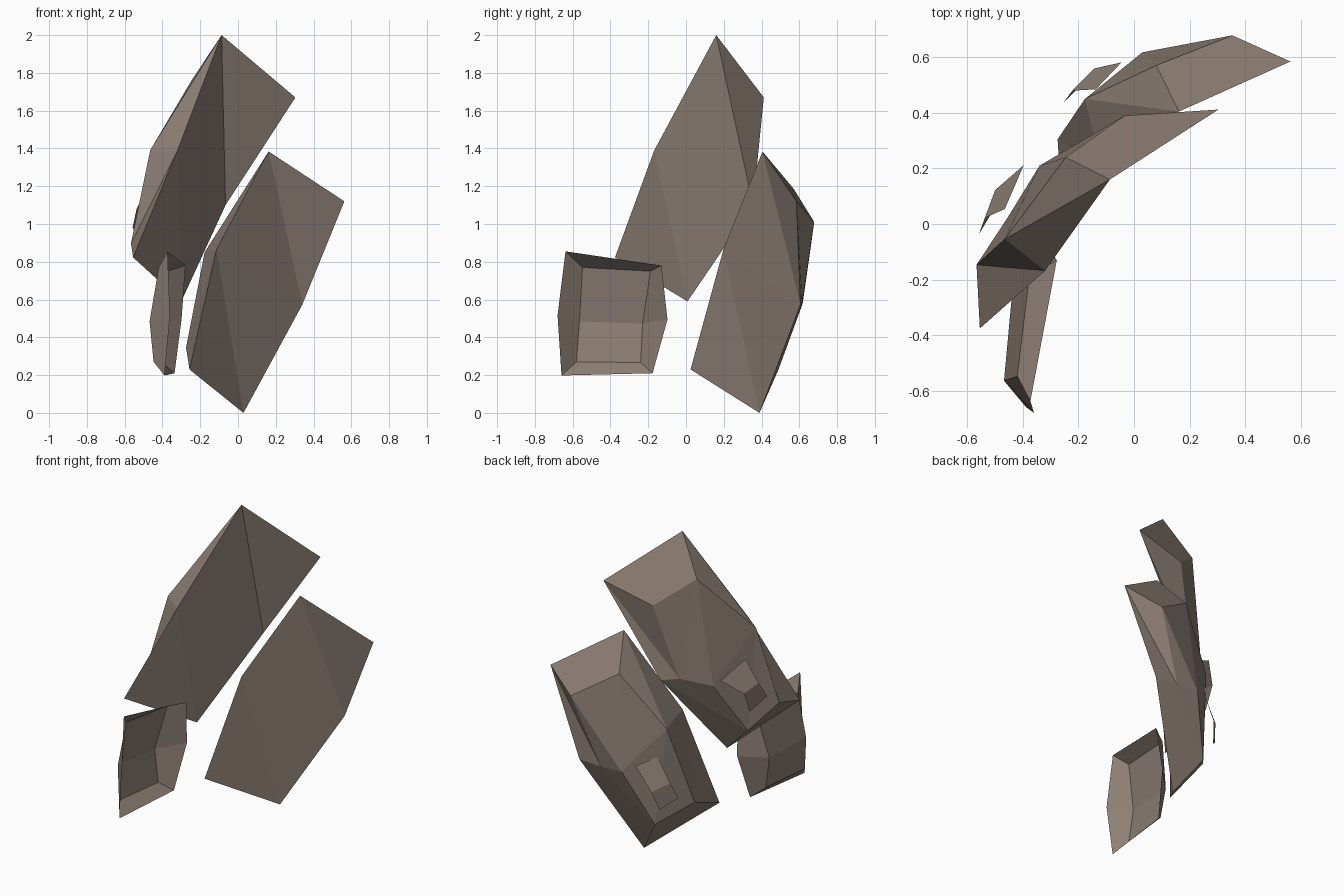
import bpy, bmesh

mat = bpy.data.materials.new("taupe")
mat.diffuse_color = (0.265, 0.21, 0.175, 1)


def build(name, verts, faces, recalc=True):
    """Make a flat-shaded part from a few corner points."""
    bm = bmesh.new()
    vs = [bm.verts.new(v) for v in verts]
    for f in faces:
        bm.faces.new([vs[i] for i in f])
    if recalc:
        bmesh.ops.recalc_face_normals(bm, faces=bm.faces[:])
    me = bpy.data.meshes.new(name)
    bm.to_mesh(me)
    bm.free()
    me.materials.append(mat)
    ob = bpy.data.objects.new(name, me)
    bpy.context.collection.objects.link(ob)
    return ob


# Armour plate layout: 0-5 inner face (top, middle, bottom pairs),
# 6-7 outer top, 8-10 outer middle, 11-12 outer bottom
plate_faces = [
    (0, 3, 1), (0, 2, 3), (2, 5, 3), (2, 4, 5),            # inner face
    (0, 1, 7, 6),                                          # top bevel
    (0, 6, 8), (0, 8, 2), (2, 8, 11), (2, 11, 4),          # left bevel
    (1, 3, 10), (1, 10, 7), (3, 5, 12), (3, 12, 10),       # right bevel
    (4, 11, 12, 5),                                        # bottom bevel
    (6, 9, 8),                                             # outer upper
    (8, 9, 12), (8, 12, 11), (9, 10, 12),                  # outer lower
]
upper = [(-.087, .16, 2), (.304, .412, 1.67),
         (-.32, -.168, 1.39), (-.066, .355, 1.10),
         (-.555, -.376, .823), (-.30, .008, .59),
         (-.246, .24, 1.76), (-.034, .39, 1.588),
         (-.465, -.054, 1.39), (-.34, .21, 1.08), (-.17, .31, 1.12),
         (-.567, -.147, .897), (-.457, .02, .75)]
lower = [(.162, .405, 1.384), (.563, .585, 1.12),
         (-.114, .198, .865), (.341, .606, .574),
         (-.257, .024, .23), (.029, .389, 0),
         (.08, .571, 1.185), (.354, .679, 1.01),
         (-.177, .45, .85), (.03, .618, .58), (.182, .613, .572),
         (-.275, .305, .345), (-.12, .49, .23)]
build("upper_plate", upper, plate_faces + [(6, 7, 10), (6, 10, 9)])
build("lower_plate", lower, plate_faces + [(6, 7, 9), (7, 10, 9)])

# Bent clips on the outer side of each plate: top, bend and bottom pairs
clip_faces = [(1, 3, 2, 0), (3, 5, 4, 2)]
build("upper_clip",
      [(-.465, .054, 1.23), (-.397, .212, 1.13),
       (-.537, .022, 1.08), (-.50, .122, 1.04),
       (-.558, -.036, .98), (-.50, .06, .90)], clip_faces, False)
build("lower_clip",
      [(-.137, .485, .67), (-.045, .582, .625),
       (-.222, .48, .52), (-.142, .56, .47),
       (-.253, .438, .417), (-.173, .518, .35)], clip_faces, False)

# Open tray-shaped guard: rim loop 0-5 and recessed loop 6-11
rim = [(-.373, -.638, .855), (-.278, -.13, .78), (-.299, -.098, .495),
       (-.336, -.177, .21), (-.389, -.659, .198), (-.36, -.68, .516)]
back = [(-.42, -.548, .77), (-.377, -.188, .75), (-.437, -.23, .473),
        (-.405, -.24, .267), (-.447, -.58, .27), (-.468, -.564, .484)]
walls = [(i, (i + 1) % 6, 6 + (i + 1) % 6, 6 + i) for i in range(6)]
build("side_guard", rim + back, walls + [(6, 7, 8, 11), (11, 8, 9, 10)])
